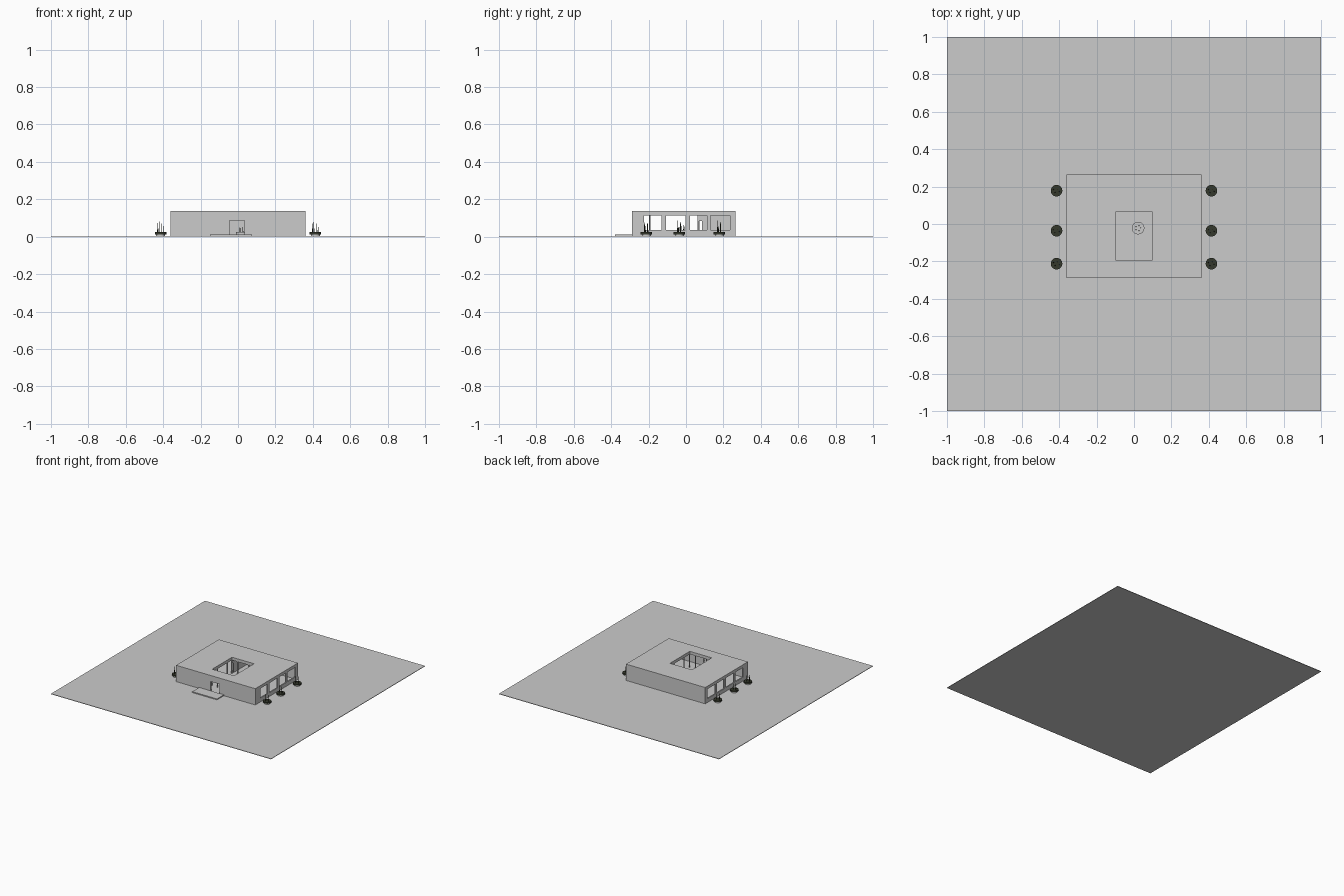
import bpy, math, random

if "Cube" in bpy.data.objects:
    bpy.data.objects.remove(bpy.data.objects["Cube"])
random.seed(4)

dark = bpy.data.materials.new("dark_planting")
dark.diffuse_color = (0.035, 0.04, 0.025, 1)
dark.use_nodes = True
dark.node_tree.nodes["Principled BSDF"].inputs["Base Color"].default_value = dark.diffuse_color


def box(name, x0, x1, y0, y1, z0, z1, mat=None):
    bpy.ops.mesh.primitive_cube_add(size=1, location=((x0 + x1) / 2, (y0 + y1) / 2, (z0 + z1) / 2))
    o = bpy.context.object
    o.name = name
    o.scale = (x1 - x0, y1 - y0, z1 - z0)
    if mat:
        o.data.materials.append(mat)
    return o


def cyl(name, x, y, z0, z1, r, n=24, mat=None, r2=None):
    bpy.ops.mesh.primitive_cone_add(vertices=n, radius1=r, radius2=r if r2 is None else r2,
                                    depth=z1 - z0, location=(x, y, (z0 + z1) / 2))
    o = bpy.context.object
    o.name = name
    if mat:
        o.data.materials.append(mat)
    bpy.ops.object.shade_smooth_by_angle()
    return o


def wall(name, axis, pos, t, a, b, z0, z1, openings):
    """Straight wall along an axis, split into boxes around its openings."""
    def part(u0, u1, v0, v1):
        if u1 - u0 < 1e-4 or v1 - v0 < 1e-4:
            return
        if axis == 'x':
            box(name, u0, u1, pos, pos + t, v0, v1)
        else:
            box(name, pos, pos + t, u0, u1, v0, v1)
    cur = a
    for u0, u1, v0, v1 in openings:
        part(cur, u0, z0, z1)
        part(u0, u1, z0, v0)
        part(u0, u1, v1, z1)
        cur = u1
    part(cur, b, z0, z1)


# ground, floor and entrance step
G = 0.004
X, Y0, Y1, TOP, T = 0.36, -0.29, 0.265, 0.138, 0.01
CEIL = 0.13
box("ground", -1, 1, -1, 1, 0, G)
box("entrance_step", -0.15, 0.075, -0.38, Y0, G, 0.012)

# outer walls
door = [(-0.045, 0.035, G, 0.088)]
wall("front_wall", 'x', Y0, T, -X, X, G, CEIL, door)
wall("back_wall", 'x', Y1 - T, T, -X, X, G, CEIL, [])
bays = [(-0.225, -0.13), (-0.108, -0.003), (0.022, 0.112), (0.13, 0.235)]
windows = [(a, b, 0.035, 0.114) for a, b in bays]
for s, pos in (("left", -X), ("right", X - T)):
    wall(s + "_wall", 'y', pos, T, Y0 + T, Y1 - T, G, CEIL, windows)

# roof slab around the courtyard opening
C, CY0, CY1 = 0.10, -0.192, 0.065
box("roof_left", -X, -C, Y0, Y1, CEIL, TOP)
box("roof_right", C, X, Y0, Y1, CEIL, TOP)
box("roof_front", -C, C, Y0, CY0, CEIL, TOP)
box("roof_back", -C, C, CY1, Y1, CEIL, TOP)

# courtyard posts and rails
P = 0.006
for s in (-1, 1):
    x = s * (C + P / 2)
    for y in (CY0, -0.12, 0.008, CY1):
        box("courtyard_post", x - P / 2, x + P / 2, y - P / 2, y + P / 2, G, CEIL)
    box("courtyard_rail", x - P / 2, x + P / 2, CY0, CY1, 0.114, CEIL)
for y in (CY0 - P / 2, CY1 + P / 2):
    for x in (-0.05, 0.05):
        box("courtyard_post", x - P / 2, x + P / 2, y - P / 2, y + P / 2, G, CEIL)
    box("courtyard_rail", -C, C, y - P / 2, y + P / 2, 0.114, CEIL)

# room partitions behind the courtyard
for x in (-C - P, C):
    wall("back_partition", 'y', x, P, CY1, Y1 - T, G, CEIL, [(0.07, 0.085, G, 0.085)])

# courtyard planter with tall stems
cyl("courtyard_planter", 0.022, -0.022, G, 0.024, 0.034, 16)
for i in range(5):
    a = i * 2 * math.pi / 5
    cyl("courtyard_stem", 0.022 + 0.014 * math.cos(a), -0.022 + 0.014 * math.sin(a),
        0.02, random.uniform(0.05, 0.085), 0.0025, 6, dark, 0.001)

# outdoor planters with thin upright stems along both sides
for s in (-1, 1):
    for y in (0.178, -0.036, -0.212):
        x = s * 0.414
        cyl("planter_foot", x, y, G, 0.014, 0.024)
        cyl("planter", x, y, 0.013, 0.024, 0.031, 24, dark)
        for dx, dy, h in ((-0.016, 0.006, 0.078), (-0.008, -0.01, 0.086),
                          (0.004, 0.008, 0.07), (0.014, -0.004, 0.058)):
            cyl("planter_stem", x + dx, y + dy, 0.02, h, 0.0025, 6, dark, 0.001)
